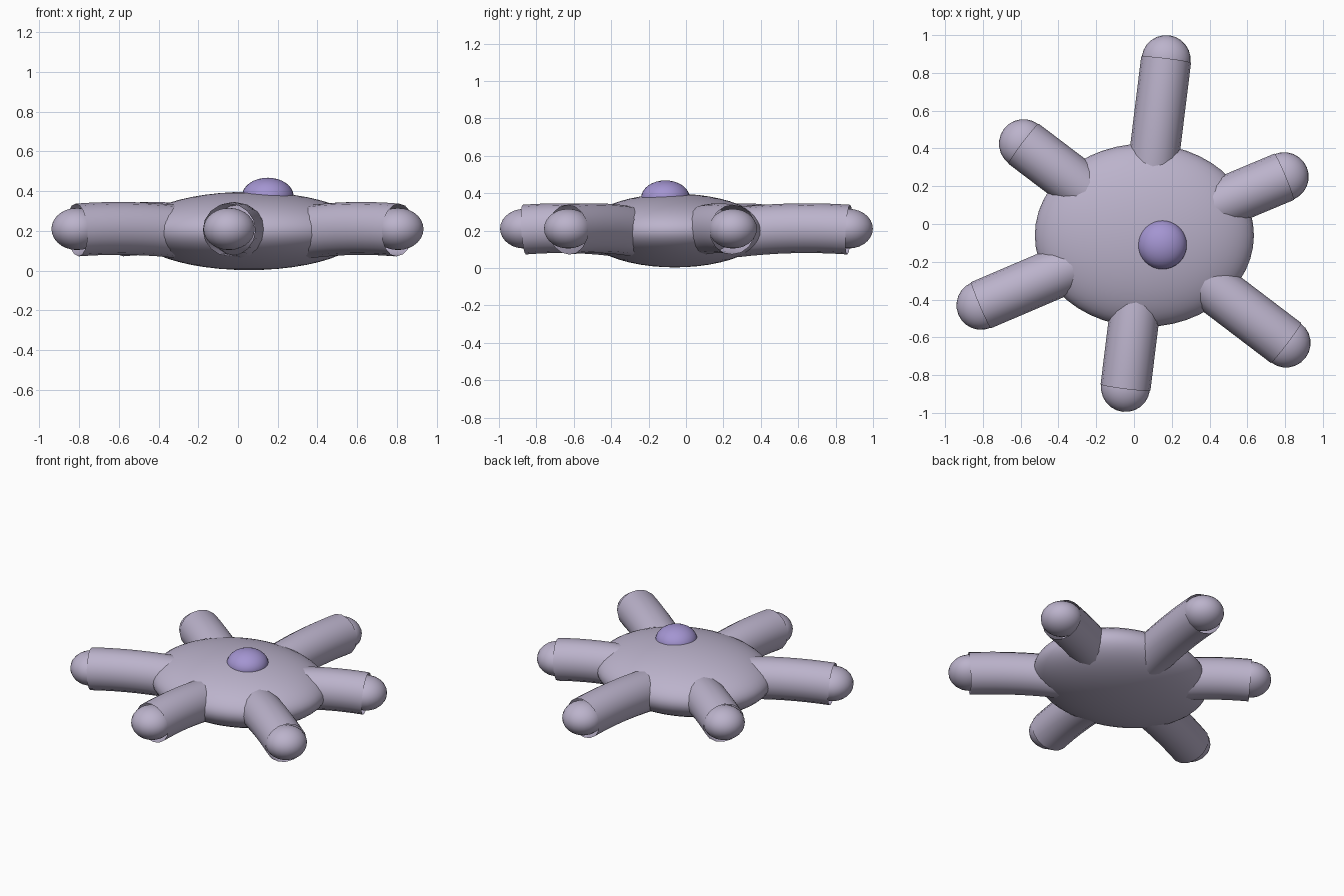
import bpy, bmesh, math
from mathutils import Vector

if "Cube" in bpy.data.objects:
    bpy.data.objects.remove(bpy.data.objects["Cube"])


def material(name, rgb):
    m = bpy.data.materials.new(name)
    m.diffuse_color = (*rgb, 1)
    m.use_nodes = True
    m.node_tree.nodes["Principled BSDF"].inputs["Base Color"].default_value = m.diffuse_color
    return m


SKIN = material("pale_lilac", (0.50, 0.45, 0.60))
DOME = material("violet", (0.37, 0.30, 0.64))
HUB = Vector((0.055, -0.06, 0.2))


def finish(obj, name, mat):
    obj.name = name
    obj.data.materials.append(mat)
    for p in obj.data.polygons:
        p.use_smooth = True
    return obj


def ellipsoid(name, centre, radii, mat, segs=32, rings=16, turn=0):
    bpy.ops.mesh.primitive_uv_sphere_add(segments=segs, ring_count=rings, location=centre,
                                         rotation=(0, 0, turn))
    obj = bpy.context.object
    obj.scale = radii
    return finish(obj, name, mat)


def tube(name, path, radius, mat, sides=16):
    """Open tube swept along points lying in one vertical plane."""
    bm = bmesh.new()
    side = (path[-1] - path[0]).cross(Vector((0, 0, 1))).normalized()
    rings = []
    for i, p in enumerate(path):
        along = (path[min(i + 1, len(path) - 1)] - path[max(i - 1, 0)]).normalized()
        up = side.cross(along)
        angles = [2 * math.pi * k / sides for k in range(sides)]
        rings.append([bm.verts.new(p + radius * (side * math.cos(a) + up * math.sin(a)))
                      for a in angles])
    for a, b in zip(rings, rings[1:]):
        for k in range(sides):
            n = (k + 1) % sides
            bm.faces.new((a[k], a[n], b[n], b[k]))
    bmesh.ops.recalc_face_normals(bm, faces=bm.faces)
    mesh = bpy.data.meshes.new(name)
    bm.to_mesh(mesh)
    bm.free()
    obj = bpy.data.objects.new(name, mesh)
    bpy.context.collection.objects.link(obj)
    return finish(obj, name, mat)


# Flattened central body and the small dome on top
ellipsoid("body", HUB, (0.58, 0.485, 0.197), SKIN, 48, 24)
ellipsoid("top_dome", (0.15, -0.11, 0.375), (0.13, 0.13, 0.093), DOME)

# Six gently arched arms, each an open tube ending in a flattened ball
TIPS = [(0.17, 0.87), (0.795, 0.25), (0.805, -0.63),
        (-0.045, -0.865), (-0.81, -0.43), (-0.585, 0.425)]
for i, (x, y) in enumerate(TIPS):
    tip = Vector((x, y, 0.205))
    path = []
    for k in range(9):
        t = k / 8
        p = HUB.lerp(tip, 0.35 + 0.65 * t)
        p.z = 0.19 + 0.015 * t + 0.036 * t * (1 - t) * 1.6
        path.append(p)
    tube(f"arm_{i + 1}", path, 0.133, SKIN)
    turn = math.atan2(y - HUB.y, x - HUB.x)
    ellipsoid(f"arm_tip_{i + 1}", (x, y, 0.21), (0.13, 0.13, 0.106), SKIN, 24, 14, turn)
